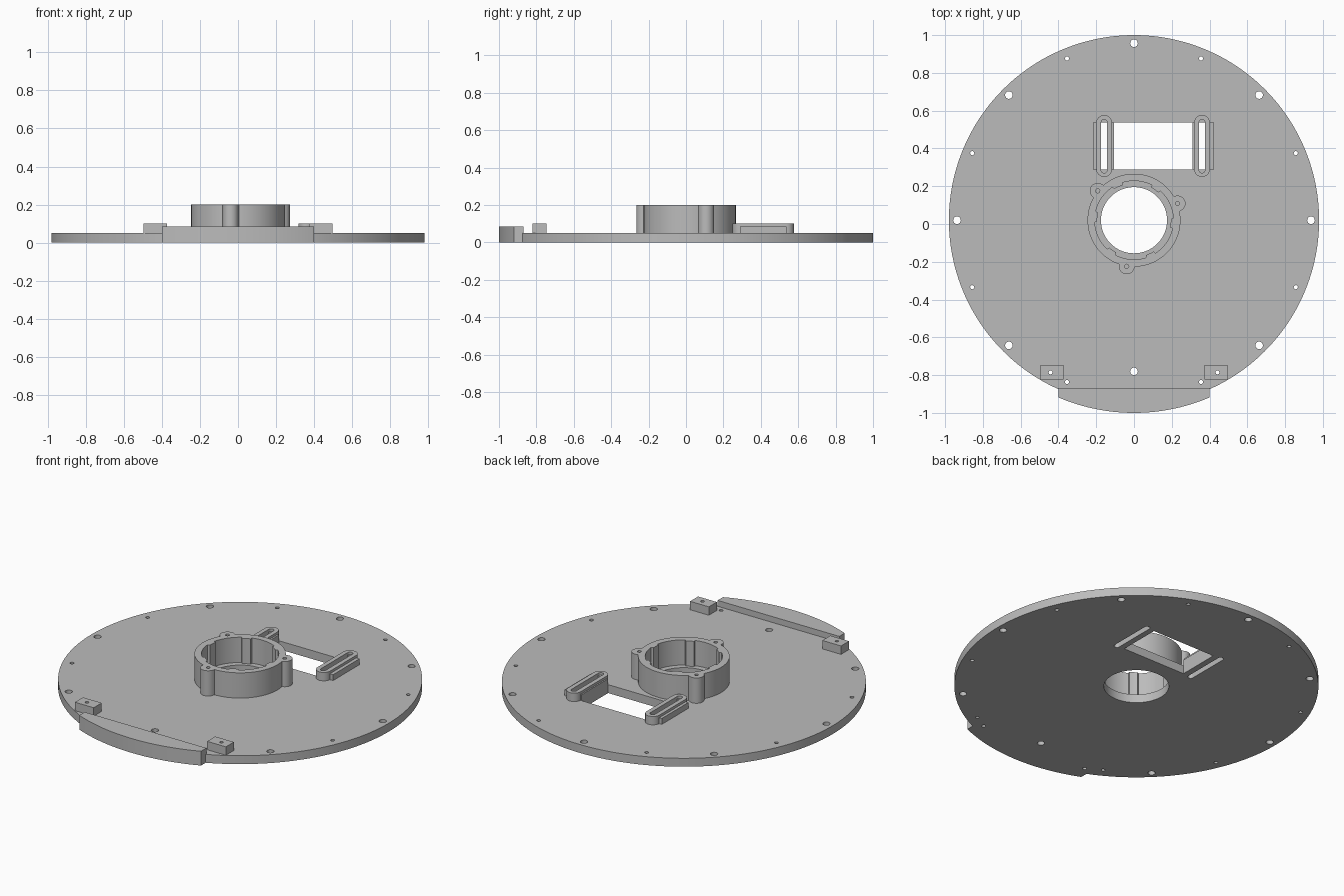
import bpy, bmesh
from math import sin, cos, pi, radians, sqrt, asin

if "Cube" in bpy.data.objects:
    bpy.data.objects.remove(bpy.data.objects["Cube"], do_unlink=True)

grey = bpy.data.materials.new("plain_grey")
grey.use_nodes = True
COLOR = (0.5, 0.5, 0.5, 1)
grey.diffuse_color = COLOR
grey.node_tree.nodes["Principled BSDF"].inputs["Base Color"].default_value = COLOR

CY = 0.02      # disc and hub centre on y
TOP = 0.05     # plate thickness


def circle(x, y, r, n=24):
    return [(x + r * cos(2 * pi * i / n), y + r * sin(2 * pi * i / n)) for i in range(n)]


def rect(x0, x1, y0, y1):
    return [(x0, y0), (x1, y0), (x1, y1), (x0, y1)]


def racetrack(x, y0, y1, r, n=16):
    top = [(x + r * cos(pi * i / n), y1 - r + r * sin(pi * i / n)) for i in range(n + 1)]
    low = [(x - r * cos(pi * i / n), y0 + r - r * sin(pi * i / n)) for i in range(n + 1)]
    return top + low


def polar(radius, n=360):
    return [(radius(2 * pi * i / n) * cos(2 * pi * i / n),
             CY + radius(2 * pi * i / n) * sin(2 * pi * i / n)) for i in range(n)]


def prism(name, z0, z1, outline, holes=()):
    """Extrude a flat outline with holes into a solid mesh."""
    cu = bpy.data.curves.new(name, "CURVE")
    cu.dimensions = "2D"
    cu.fill_mode = "BOTH"
    cu.extrude = (z1 - z0) / 2
    for loop in [outline, *holes]:
        sp = cu.splines.new("POLY")
        sp.points.add(len(loop) - 1)
        for p, (x, y) in zip(sp.points, loop):
            p.co = (x, y, 0, 1)
        sp.use_cyclic_u = True
    tmp = bpy.data.objects.new(name + "_curve", cu)
    bpy.context.collection.objects.link(tmp)
    deps = bpy.context.evaluated_depsgraph_get()
    me = bpy.data.meshes.new_from_object(tmp.evaluated_get(deps))
    bpy.data.objects.remove(tmp, do_unlink=True)
    bpy.data.curves.remove(cu)
    bm = bmesh.new()
    bm.from_mesh(me)
    bmesh.ops.remove_doubles(bm, verts=bm.verts, dist=1e-5)
    bmesh.ops.translate(bm, verts=bm.verts, vec=(0, 0, (z0 + z1) / 2))
    bmesh.ops.recalc_face_normals(bm, faces=bm.faces)
    bm.to_mesh(me)
    bm.free()
    me.name = name
    me.materials.clear()
    me.materials.append(grey)
    ob = bpy.data.objects.new(name, me)
    bpy.context.collection.objects.link(ob)
    bpy.ops.object.select_all(action="DESELECT")
    ob.select_set(True)
    bpy.context.view_layer.objects.active = ob
    bpy.ops.object.shade_smooth_by_angle(angle=radians(30))
    return ob


# Round base plate with rim holes, hub opening, window and slots
holes = [circle(0, CY, 0.175, 96), rect(-0.106, 0.31, 0.288, 0.537)]
for k in range(8):
    a = k * pi / 4
    r = 0.80 if k == 6 else 0.937
    holes.append(circle(r * cos(a), CY + r * sin(a), 0.02))
    b = a + pi / 8
    holes.append(circle(0.927 * cos(b), CY + 0.927 * sin(b), 0.011, 16))
slots = {"right": -0.158, "left": 0.36}
slot_holes = {s: racetrack(x, 0.27, 0.553, 0.016) for s, x in slots.items()}
block_holes = {s: circle(sx * 0.442, -0.786, 0.01, 16) for s, sx in (("right", -1), ("left", 1))}
holes += list(slot_holes.values()) + list(block_holes.values())
prism("base_plate", 0, TOP, circle(0, CY, 0.98, 192), holes)

# Raised front lip
half = asin(0.4 / 1.02)
arc = [(1.02 * sin(t), CY - 1.02 * cos(t))
       for t in (half * (i / 20 - 1) for i in range(41))]
prism("front_lip", 0, 0.085, arc + [(0.4, -0.868), (-0.4, -0.868)])

# Hub ring with three screw lugs and a notched cavity
LUGS = [radians(21 + 120 * k) for k in range(3)]


def hub_outer(t):
    r = 0.246
    for a in LUGS:
        d = 0.247 * sin(t - a)
        if abs(d) < 0.042 and cos(t - a) > 0:
            r = max(r, 0.247 * cos(t - a) + sqrt(0.042 ** 2 - d * d))
    return r


def hub_inner(t):
    near = any(cos(t - radians(55 + 60 * k)) > cos(radians(7)) for k in range(6))
    return 0.195 if near else 0.208


lug_holes = [circle(0.247 * cos(a), CY + 0.247 * sin(a), 0.011, 16) for a in LUGS]
prism("hub_ring", TOP, 0.2, polar(hub_outer), [polar(hub_inner)] + lug_holes)

# Slotted rails beside the window, each on a lower pad
for side, x in slots.items():
    prism(side + "_slot_rail", TOP, 0.1, racetrack(x, 0.249, 0.577, 0.042), [slot_holes[side]])
    x0, x1 = (-0.217, -0.106) if side == "right" else (0.31, 0.423)
    prism(side + "_rail_pad", TOP, 0.085, rect(x0, x1, 0.288, 0.537), [slot_holes[side]])

# Drilled blocks next to the lip
for side, hole in block_holes.items():
    x0, x1 = (-0.496, -0.373) if side == "right" else (0.373, 0.496)
    prism(side + "_block", TOP, 0.1, rect(x0, x1, -0.822, -0.747), [hole])
